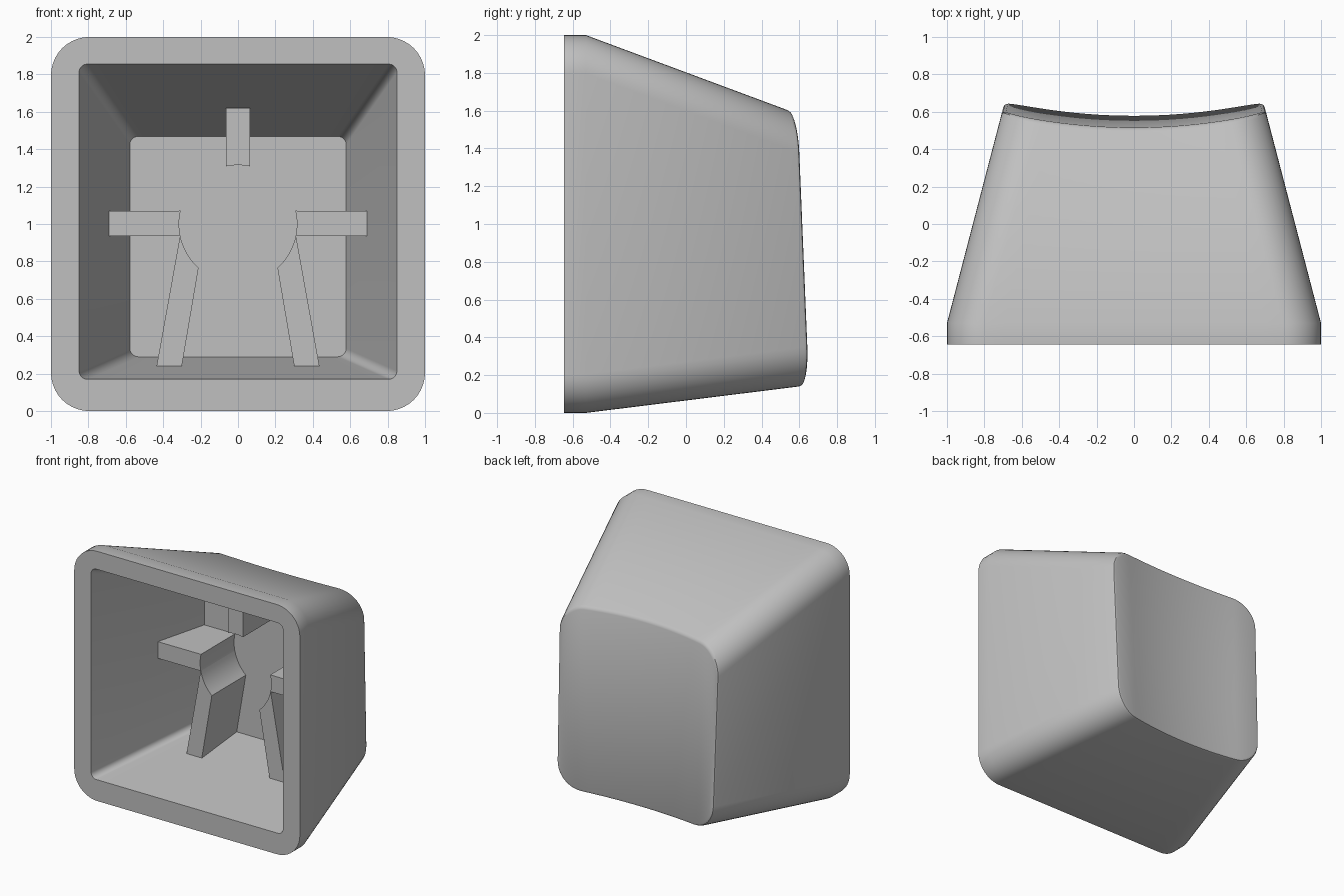
import bpy, bmesh, math

if "Cube" in bpy.data.objects:
    bpy.data.objects.remove(bpy.data.objects["Cube"])

SEG, STRAIGHT = 10, 16
FRONT, SHOULDER, FLOOR = -0.645, -0.53, 0.40

grey = bpy.data.materials.new("grey plastic")
grey.diffuse_color = (0.53, 0.53, 0.53, 1)
grey.use_nodes = True
grey.node_tree.nodes["Principled BSDF"].inputs["Base Color"].default_value = grey.diffuse_color


def finish(name, bm, angle):
    bmesh.ops.recalc_face_normals(bm, faces=bm.faces)
    me = bpy.data.meshes.new(name)
    bm.to_mesh(me)
    bm.free()
    me.materials.append(grey)
    ob = bpy.data.objects.new(name, me)
    bpy.context.collection.objects.link(ob)
    bpy.ops.object.select_all(action='DESELECT')
    ob.select_set(True)
    bpy.context.view_layer.objects.active = ob
    bpy.ops.object.shade_smooth_by_angle(angle=math.radians(angle))


def rounded_rect(w, z0, z1, r):
    """Bottom half left to right, then top half right to left."""
    half = []
    for i in range(SEG + 1):
        a = math.pi + i / SEG * math.pi / 2
        half.append((-w + r + r * math.cos(a), r + r * math.sin(a)))
    for i in range(1, STRAIGHT):
        half.append(((w - r) * (2 * i / STRAIGHT - 1), 0))
    half += [(-x, h) for x, h in reversed(half[:SEG + 1])]
    return [(x, z0 + h) for x, h in half] + [(x, z1 - h) for x, h in reversed(half)]


def outer(y, inset=0.0):
    d = max(0, y - SHOULDER)
    return rounded_rect(1 - 0.261 * d - inset, 0.124 * d + inset,
                        2 - 0.372 * d - inset, 0.205 - inset)


def inner(y):
    d = y - FRONT
    return rounded_rect(0.85 - 0.26 * d, 0.17 + 0.115 * d, 1.855 - 0.37 * d, 0.045)


def dish(x, z):
    """Scooped, slightly tilted back surface."""
    return 0.515 + 0.078 * (x / 0.7) ** 2 + 0.0437 * (1.61 - z)


def dished_ring(inset, back):
    pts = []
    for i in range(len(outer(0))):
        y = 0.55
        for _ in range(8):
            x, z = outer(y, inset)[i]
            y = dish(x, z) - back
        pts.append((x, y, z))
    return pts


# Hollow tapered shell: cavity floor, cavity wall, rim, outside, scooped back
bm = bmesh.new()
rings = [[(x, y, z) for x, z in f(y)] for f, y in
         ((inner, FLOOR), (inner, FRONT), (outer, FRONT), (outer, SHOULDER))]
rings += [dished_ring(*p) for p in ((0, 0.022), (0.005, 0.007), (0.02, 0))]
loops = [[bm.verts.new(p) for p in ring] for ring in rings]
n = len(loops[0])
for a, b in zip(loops, loops[1:]):
    for i in range(n):
        j = (i + 1) % n
        bm.faces.new((a[i], a[j], b[j], b[i]))
bm.faces.new(loops[0])
end = loops[-1]
for i in range(n // 2 - 1):
    bm.faces.new((end[i], end[i + 1], end[n - 2 - i], end[n - 1 - i]))
finish("keycap_shell", bm, 35)


# Support ribs, their inner ends cut to a circle
CZ, R = 1.0, 0.315


def arc(a0, a1, steps=8):
    angles = [math.radians(a0 + (a1 - a0) * i / steps) for i in range(steps + 1)]
    return [(R * math.cos(a), CZ + R * math.sin(a)) for a in angles]


def rib(name, profile, front=-0.03):
    bm = bmesh.new()
    a = [bm.verts.new((x, front, z)) for x, z in profile]
    b = [bm.verts.new((x, FLOOR + 0.01, z)) for x, z in profile]
    bm.faces.new(a)
    bm.faces.new(b)
    for i in range(len(a)):
        j = (i + 1) % len(a)
        bm.faces.new((a[i], a[j], b[j], b[i]))
    finish(name, bm, 30)


rib("top_rib", [(-0.065, 1.62), (0.065, 1.62)] + arc(78, 102))
side = [(0.69, 0.937), (0.69, 1.07)] + arc(13, -11.5)
leg = [(0.435, 0.242), (0.31, 0.937)] + arc(-11.5, -48) + [(0.30, 0.242)]
for word, s in (("right", 1), ("left", -1)):
    rib(word + "_side_rib", [(s * x, z) for x, z in side])
    rib(word + "_leg_rib", [(s * x, z) for x, z in leg])
